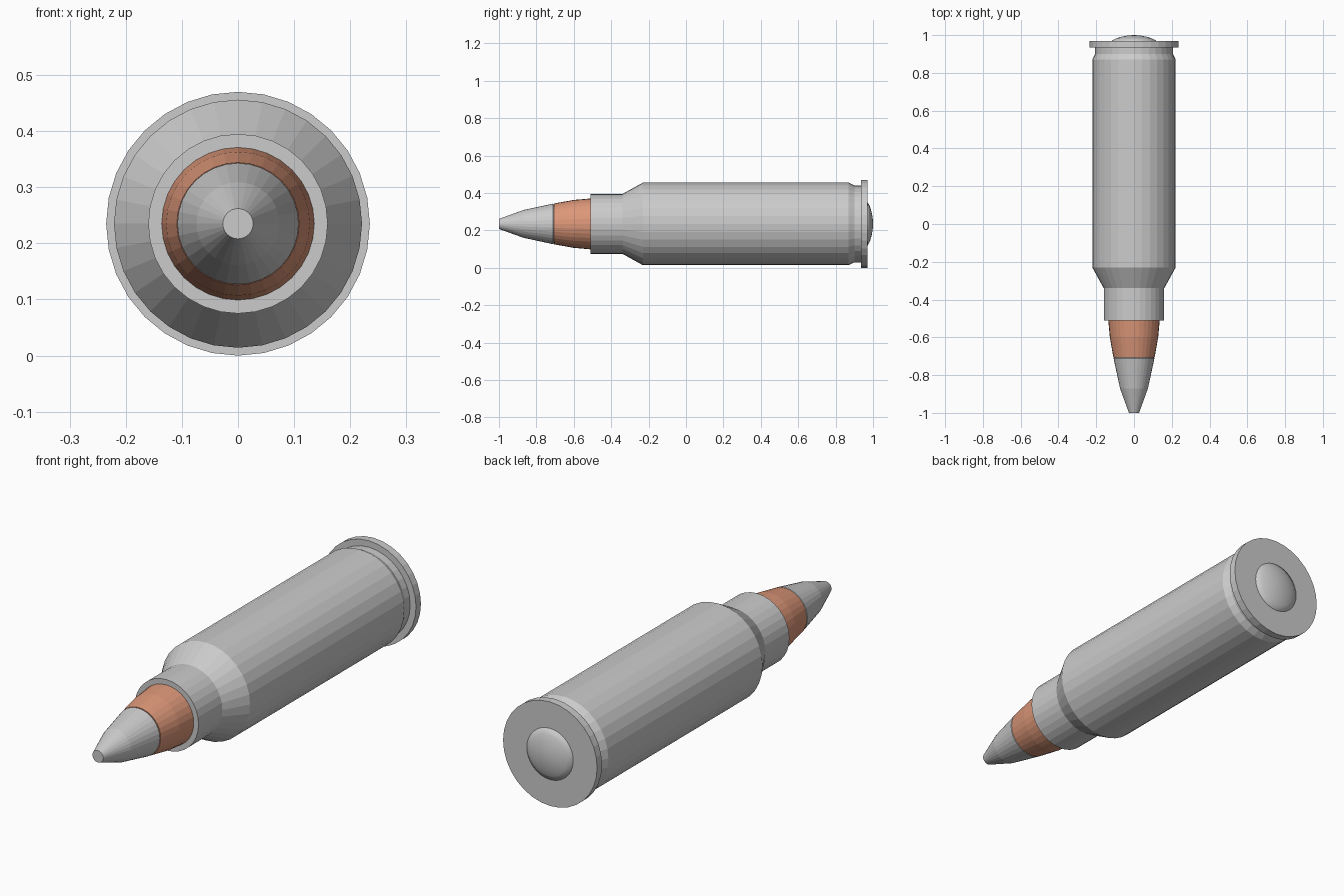
import bpy, bmesh, math

if "Cube" in bpy.data.objects:
    bpy.data.objects.remove(bpy.data.objects["Cube"])

SIDES = 32
AXIS_Z = 0.235


def lathe(name, profile, smooth=False, color=None):
    """Revolve (y, radius) points around the lengthwise axis and cap the ends."""
    bm = bmesh.new()
    rings = []
    for y, r in profile:
        if r == 0:
            rings.append([bm.verts.new((0, y, AXIS_Z))])
            continue
        angles = [2 * math.pi * i / SIDES for i in range(SIDES)]
        rings.append([bm.verts.new((r * math.sin(a), y, AXIS_Z + r * math.cos(a)))
                      for a in angles])
    for a, b in zip(rings, rings[1:]):
        for i in range(SIDES):
            j = (i + 1) % SIDES
            if len(b) == 1:
                bm.faces.new((a[i], a[j], b[0]))
            else:
                bm.faces.new((a[i], a[j], b[j], b[i]))
    for ring in (rings[0], rings[-1]):
        if len(ring) > 1:
            bm.faces.new(ring)
    bmesh.ops.recalc_face_normals(bm, faces=bm.faces)
    for f in bm.faces:
        f.smooth = smooth and len(f.verts) < 5
    mesh = bpy.data.meshes.new(name)
    bm.to_mesh(mesh)
    bm.free()
    obj = bpy.data.objects.new(name, mesh)
    bpy.context.collection.objects.link(obj)
    if color:
        mat = bpy.data.materials.new(name + "_color")
        mat.diffuse_color = color
        mat.use_nodes = True
        mat.node_tree.nodes["Principled BSDF"].inputs["Base Color"].default_value = mat.diffuse_color
        mesh.materials.append(mat)
    return obj


# Case: neck, shoulder, body, extractor groove and rim
lathe("case", [(-0.51, 0.16), (-0.34, 0.16), (-0.23, 0.221), (0.87, 0.221),
               (0.90, 0.206), (0.935, 0.206), (0.935, 0.235), (0.97, 0.235)])

# Copper band of the bullet, seated in the neck
lathe("copper_band", [(-0.707, 0.109), (-0.60, 0.128), (-0.51, 0.136), (-0.48, 0.136)],
      color=(0.72, 0.31, 0.19, 1))

# Grey pointed tip with a small flat nose
lathe("bullet_tip", [(-1.0, 0.027), (-0.87, 0.074), (-0.712, 0.108), (-0.707, 0.105)])

# Domed primer in the base
lathe("primer", [(0.965, 0.117), (0.972, 0.115), (0.984, 0.092), (0.992, 0.064),
                 (0.998, 0.033), (1.0, 0)], smooth=True)
